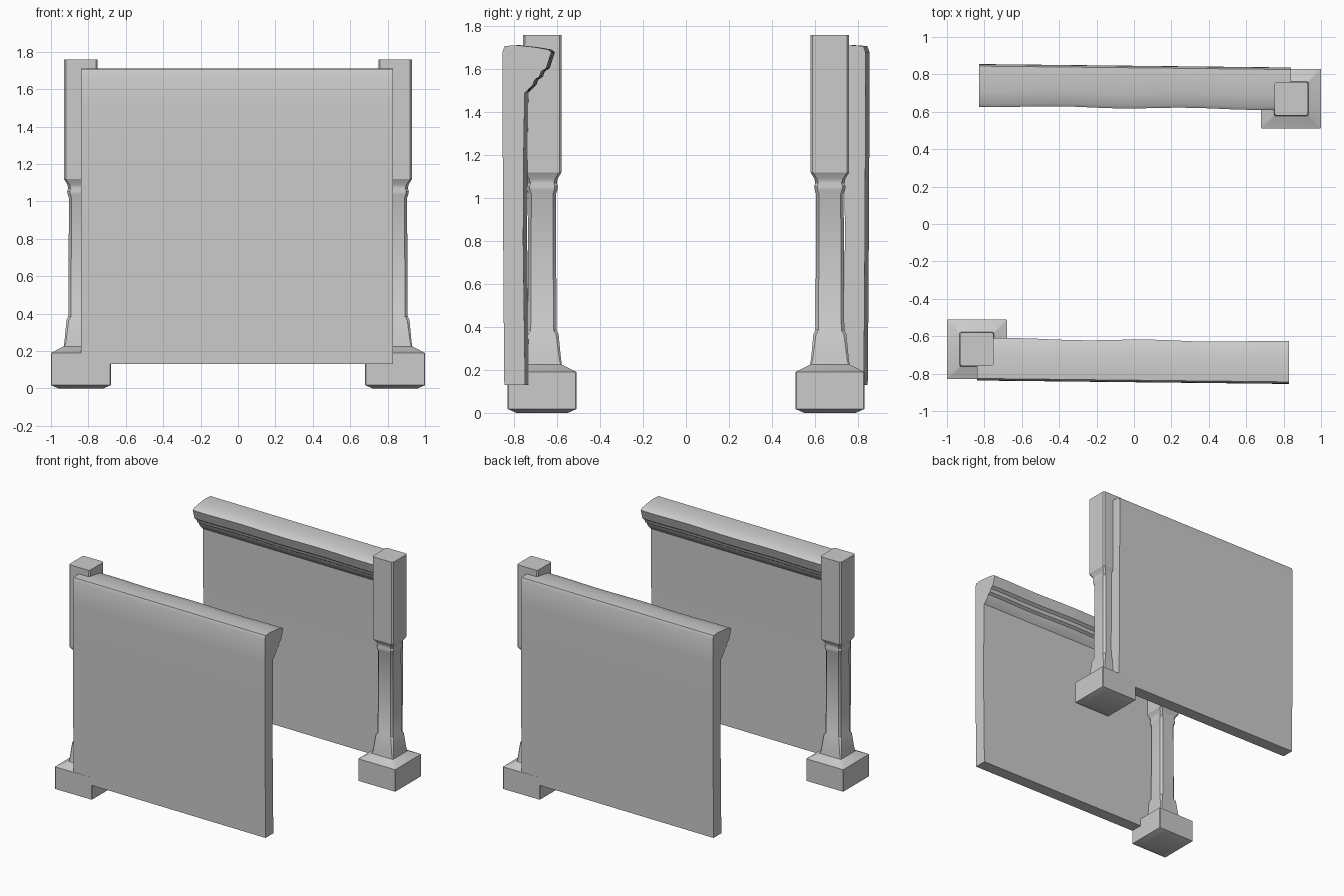
import bpy, math
from mathutils import Matrix

if "Cube" in bpy.data.objects:
    bpy.data.objects.remove(bpy.data.objects["Cube"])

# Wall cross-section (y, z): weathered outer face, top, moulded inner cornice, inner face
WALL = [(-0.837, 0.13), (-0.841, 0.6), (-0.843, 1.0), (-0.846, 1.5), (-0.845, 1.68),
        (-0.835, 1.708), (-0.78, 1.712), (-0.70, 1.703), (-0.637, 1.692), (-0.621, 1.68),
        (-0.645, 1.605), (-0.668, 1.59), (-0.677, 1.565), (-0.698, 1.552),
        (-0.707, 1.528), (-0.742, 1.49), (-0.747, 1.2), (-0.749, 0.8), (-0.74, 0.13)]

# Post levels: height, half width, corner chamfer
POST = [(0.0, 0.12, 0.004), (0.018, 0.16, 0.004), (0.19, 0.16, 0.004),
        (0.225, 0.092, 0.006), (0.25, 0.088, 0.008), (0.365, 0.077, 0.012),
        (0.385, 0.067, 0.014), (1.02, 0.064, 0.014), (1.035, 0.07, 0.014),
        (1.055, 0.073, 0.014), (1.07, 0.068, 0.014), (1.09, 0.072, 0.012),
        (1.12, 0.09, 0.01), (1.18, 0.09, 0.01), (1.76, 0.09, 0.01)]


def loft(name, rings):
    """Join equal-length rings into a closed solid."""
    n = len(rings[0])
    verts = [p for ring in rings for p in ring]
    faces = [(r * n + i, r * n + (i + 1) % n, (r + 1) * n + (i + 1) % n, (r + 1) * n + i)
             for r in range(len(rings) - 1) for i in range(n)]
    last = (len(rings) - 1) * n
    faces += [tuple(reversed(range(n))), tuple(range(last, last + n))]
    mesh = bpy.data.meshes.new(name)
    mesh.from_pydata(verts, [], faces)
    obj = bpy.data.objects.new(name, mesh)
    bpy.context.collection.objects.link(obj)
    bpy.ops.object.select_all(action='DESELECT')
    obj.select_set(True)
    bpy.context.view_layer.objects.active = obj
    bpy.ops.object.mode_set(mode='EDIT')
    bpy.ops.mesh.select_all(action='SELECT')
    bpy.ops.mesh.normals_make_consistent(inside=False)
    bpy.ops.object.mode_set(mode='OBJECT')
    bpy.ops.object.shade_smooth_by_angle(angle=math.radians(30))
    return obj


def wall_ring(x):
    """Slightly skewed wall section with a worn, wavy cornice lip."""
    ring = []
    for y, z in WALL:
        lip = 0.004 * math.sin(9 * x + 1) if y > -0.72 and z > 1.52 else 0
        ring.append((x, y - 0.011 * x + lip, z))
    return ring


def post_ring(z, h, c):
    """Square section with chamfered corners."""
    k = h - c
    pts = [(h, -k), (h, k), (k, h), (-k, h), (-h, k), (-h, -k), (-k, -h), (k, -h)]
    return [(-0.84 + x, -0.67 + y, z) for x, y in pts]


# The back half is the front half turned half a revolution
steps = 16
for side, angle in (("front", 0), ("back", math.pi)):
    wall = loft(side + "_wall", [wall_ring(-0.84 + 1.67 * i / steps) for i in range(steps + 1)])
    post = loft(side + "_post", [post_ring(*level) for level in POST])
    for obj in (wall, post):
        obj.data.transform(Matrix.Rotation(angle, 4, 'Z'))
